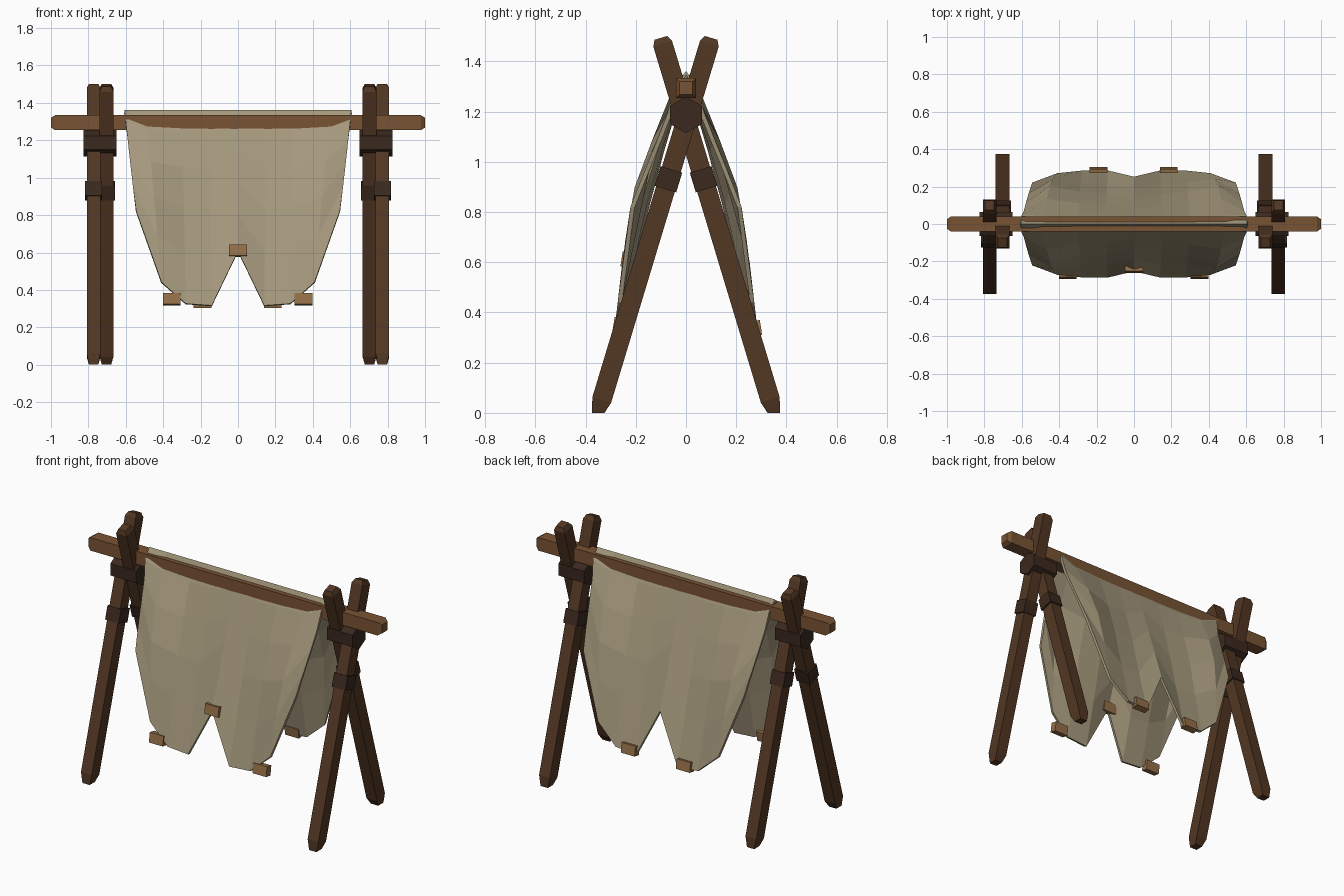
import bpy, bmesh, math, random
from mathutils import Vector

if "Cube" in bpy.data.objects:
    bpy.data.objects.remove(bpy.data.objects["Cube"])

random.seed(4)

def mat(name, rgb):
    m = bpy.data.materials.new(name)
    m.diffuse_color = (*rgb, 1)
    m.use_nodes = True
    m.node_tree.nodes["Principled BSDF"].inputs["Base Color"].default_value = m.diffuse_color
    return m

LEG = mat("dark_wood", (0.085, 0.038, 0.017))
BAR = mat("bar_wood", (0.19, 0.087, 0.033))
LASH = mat("lashing", (0.043, 0.022, 0.013))
PEG = mat("peg_wood", (0.30, 0.16, 0.065))
CLOTH = mat("canvas", (0.38, 0.32, 0.205))

def finish(name, bm, material):
    bmesh.ops.recalc_face_normals(bm, faces=bm.faces)
    me = bpy.data.meshes.new(name)
    bm.to_mesh(me)
    bm.free()
    me.materials.append(material)
    ob = bpy.data.objects.new(name, me)
    bpy.context.collection.objects.link(ob)
    return ob

def beam(name, p0, p1, side, w, d, material, t0=0.0, t1=0.0, tip=0.65):
    """Four-sided bar from p0 to p1; ends narrow over the lengths t0 and t1."""
    p0, p1, u = Vector(p0), Vector(p1), Vector(side)
    axis = (p1 - p0).normalized()
    v = axis.cross(u)
    stops = [(p0, tip if t0 else 1)]
    if t0:
        stops.append((p0 + axis * t0, 1))
    if t1:
        stops.append((p1 - axis * t1, 1))
    stops.append((p1, tip if t1 else 1))
    bm = bmesh.new()
    rings = [[bm.verts.new(p + u * (a * w / 2 * s) + v * (b * d / 2 * s))
              for a, b in ((1, 1), (-1, 1), (-1, -1), (1, -1))] for p, s in stops]
    for r, q in zip(rings, rings[1:]):
        for i in range(4):
            j = (i + 1) % 4
            bm.faces.new((r[i], r[j], q[j], q[i]))
    bm.faces.new(rings[0])
    bm.faces.new(rings[-1])
    return finish(name, bm, material)

# A-frames: crossed legs, a collar on each leg, hexagonal lashing at the crossing
X = (1, 0, 0)
for sx, end in ((-1, "left"), (1, "right")):
    for sy, x, face in ((-1, 0.772, "front"), (1, 0.703, "back")):
        foot = Vector((sx * x, sy * 0.35, 0.004))
        top = Vector((sx * x, -sy * 0.10, 1.494))
        leg = beam(f"{end}_{face}_leg", foot, top, X, 0.073, 0.078, LEG, 0.05, 0.025, 0.68)
        for vert in leg.data.vertices:      # feet cut flat on the ground
            if vert.co.z < 0.025:
                vert.co.z = 0
        axis = (top - foot).normalized()
        c = foot.lerp(top, 0.622)
        beam(f"{end}_{face}_collar", c - axis * 0.041, c + axis * 0.041, X, 0.092, 0.09, LASH)
    bm = bmesh.new()
    rings = [[bm.verts.new((sx * 0.737 + dx, 0.073 * math.sin(k * math.pi / 3),
                            1.187 + 0.073 * math.cos(k * math.pi / 3))) for k in range(6)]
             for dx in (-0.088, 0.088)]
    for k in range(6):
        j = (k + 1) % 6
        bm.faces.new((rings[0][k], rings[0][j], rings[1][j], rings[1][k]))
    for r in rings:
        bm.faces.new(r)
    finish(f"{end}_lashing", bm, LASH)

# Ridge bar
beam("ridge_bar", (-1, 0, 1.294), (1, 0, 1.294), (0, 1, 0), 0.08, 0.08, BAR, 0.022, 0.022)

# Draped cloth: side profiles (z, y); columns are (top x, hem x, hem z, bulge)
FULL = [(1.353, 0), (1.245, 0.043), (1.05, 0.15), (0.83, 0.226), (0.6, 0.245), (0.30, 0.28)]
EDGE = [(1.353, 0), (1.3, 0.04), (1.2, 0.062), (1.09, 0.105), (0.96, 0.158), (0.82, 0.213)]
HALF = [(0.15, 0.14, 0.315, 0.1), (0.30, 0.28, 0.325, 0.25),
        (0.49, 0.41, 0.44, 0.9), (0.607, 0.545, 0.82, 1)]
COLS = ([(-a, -b, z, k) for a, b, z, k in reversed(HALF)] + [(0, 0, 0.605, 0)] + HALF)
ROWS = (0.105, 0.295, 0.5, 0.73, 1)

def profile_y(profile, z):
    for (z0, y0), (z1, y1) in zip(profile, profile[1:]):
        if z >= z1:
            return y0 + (y1 - y0) * (z0 - z) / (z0 - z1)
    return profile[-1][1]

bm = bmesh.new()
grid = []
for tx, hx, hz, bulge in COLS:
    def point(t, s):
        z = 1.353 + (hz - 1.353) * t
        if bulge == 1:
            y = profile_y(EDGE, z)
        else:       # middle columns hang straight, outer ones belly out
            y = profile_y([(1.353, 0), (1.245, 0.037), (hz, profile_y(FULL, hz))], z)
            y += bulge * (profile_y(FULL, z) - y)
        return bm.verts.new((tx + (hx - tx) * t, s * y, z))
    grid.append([point(t, -1) for t in reversed(ROWS)] + [point(0, 0)]
                + [point(t, 1) for t in ROWS])
for a, b in zip(grid, grid[1:]):
    for i in range(len(a) - 1):
        bm.faces.new((a[i], b[i], b[i + 1], a[i + 1]))
cloth = finish("draped_cloth", bm, CLOTH)
sol = cloth.modifiers.new("thickness", "SOLIDIFY")
sol.thickness = 0.017
sol.offset = 0

# Hem pegs: three on the front, two on the back
PEGS = [(-0.355, -0.268, 0.35), (0, -0.236, 0.61), (0.35, -0.268, 0.35),
        (-0.19, 0.278, 0.337), (0.185, 0.278, 0.337)]
for i, (x, y, z) in enumerate(PEGS):
    s = 1 if y > 0 else -1
    ob = beam(f"hem_peg_{i + 1}", (-0.047, 0, 0), (0.047, 0, 0), (0, 1, 0), 0.042, 0.06, PEG)
    ob.location = (x, y, z)
    ob.rotation_euler = (s * math.radians(9), 0, 0)
